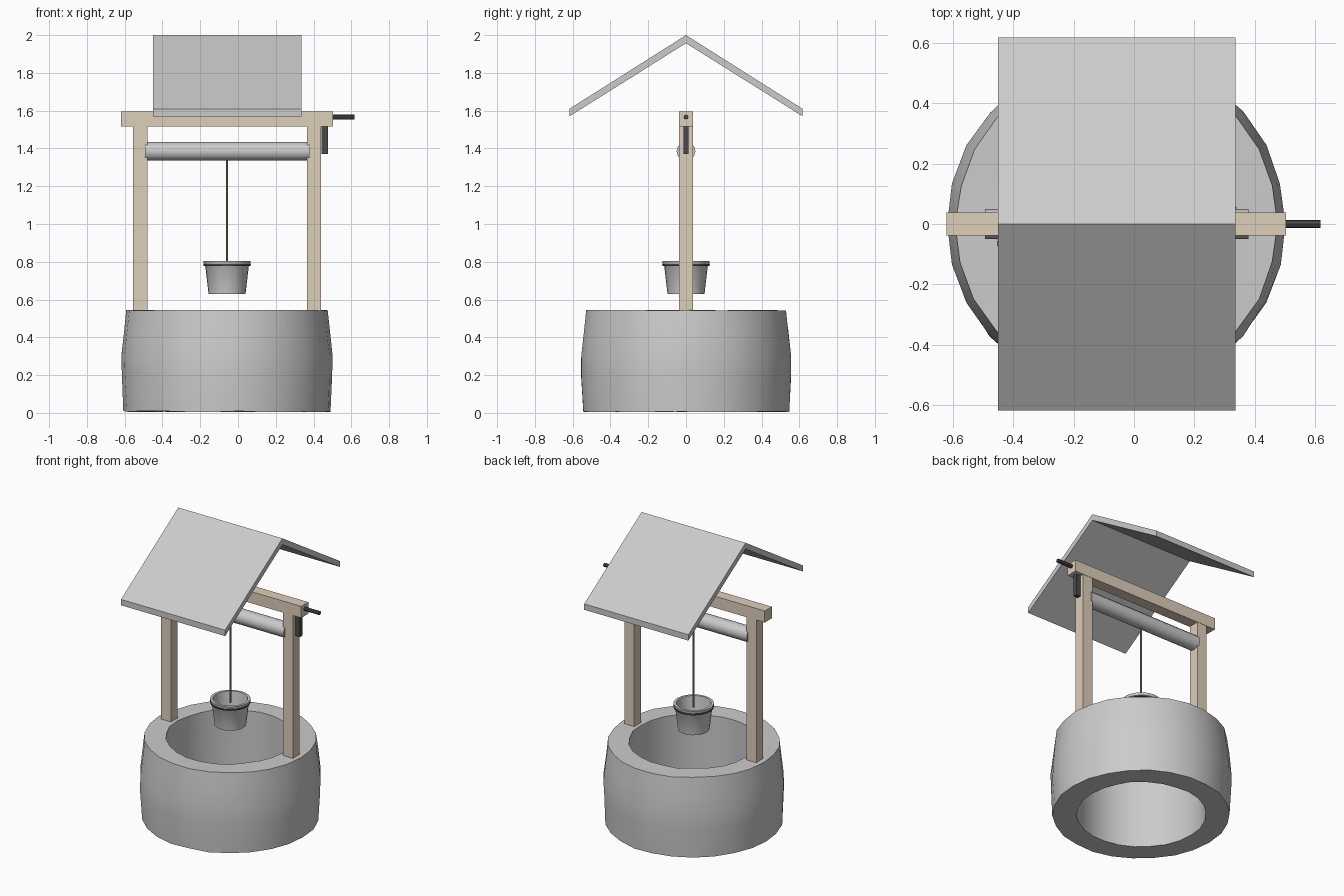
import bpy, bmesh, math, random
from mathutils import Vector

if "Cube" in bpy.data.objects:
    bpy.data.objects.remove(bpy.data.objects["Cube"])

random.seed(4)
CX = -0.058  # axis of the well, rope and bucket


def material(name, rgb):
    m = bpy.data.materials.new(name)
    m.diffuse_color = (*rgb, 1)
    m.use_nodes = True
    m.node_tree.nodes["Principled BSDF"].inputs["Base Color"].default_value = m.diffuse_color
    return m


GREY = material("light grey", (0.60, 0.60, 0.60))
WOOD = material("pale wood", (0.73, 0.62, 0.49))
DARK = material("dark metal", (0.07, 0.07, 0.07))
ROPE = material("rope brown", (0.30, 0.27, 0.21))


def finish(name, bm, mat, smooth=False):
    bmesh.ops.recalc_face_normals(bm, faces=bm.faces)
    me = bpy.data.meshes.new(name)
    bm.to_mesh(me)
    bm.free()
    me.materials.append(mat)
    ob = bpy.data.objects.new(name, me)
    bpy.context.collection.objects.link(ob)
    if smooth:
        bpy.ops.object.select_all(action='DESELECT')
        ob.select_set(True)
        bpy.context.view_layer.objects.active = ob
        bpy.ops.object.shade_smooth_by_angle(angle=math.radians(35))
    return ob


def box(name, x, y, z, mat):
    bm = bmesh.new()
    bmesh.ops.create_cube(bm, size=1)
    for v in bm.verts:
        v.co = [(a + b) / 2 + c * (b - a) for (a, b), c in zip((x, y, z), v.co)]
    return finish(name, bm, mat)


def lathe(name, profile, sides, mat, closed=True, wobble=0.0):
    """Revolve (radius, z) points about the well axis; closed joins last to first."""
    bm = bmesh.new()
    rings = []
    for r, z in profile:
        ring = []
        for i in range(sides):
            a = 2 * math.pi * i / sides
            rr = r + random.uniform(-wobble, wobble)
            zz = z + random.uniform(-wobble, wobble)
            ring.append(bm.verts.new((CX + rr * math.cos(a), rr * math.sin(a), zz)))
        rings.append(ring)
    pairs = list(zip(rings, rings[1:])) + ([(rings[-1], rings[0])] if closed else [])
    for p, q in pairs:
        for i in range(sides):
            j = (i + 1) % sides
            bm.faces.new((p[i], p[j], q[j], q[i]))
    if not closed:
        bm.faces.new(rings[0])
        bm.faces.new(rings[-1])
    return finish(name, bm, mat, True)


def rod(name, x0, x1, z, r, sides, mat):
    """Cylinder lying along x."""
    bm = bmesh.new()
    ends = [[bm.verts.new((x, r * math.cos(2 * math.pi * i / sides),
                           z + r * math.sin(2 * math.pi * i / sides)))
             for i in range(sides)] for x in (x0, x1)]
    for i in range(sides):
        j = (i + 1) % sides
        bm.faces.new((ends[0][i], ends[0][j], ends[1][j], ends[1][i]))
    for e in ends:
        bm.faces.new(e)
    return finish(name, bm, mat, True)


# Stone ring, bulging slightly and open through the middle
lathe("well_wall", [(0.40, 0.007), (0.548, 0.007), (0.558, 0.20), (0.558, 0.30),
                    (0.545, 0.43), (0.531, 0.543), (0.40, 0.543)],
      26, GREY, wobble=0.003)

# Timber frame
box("left_post", (-0.555, -0.480), (-0.036, 0.036), (0.535, 1.52), WOOD)
box("right_post", (0.365, 0.440), (-0.036, 0.036), (0.535, 1.52), WOOD)
box("cross_beam", (-0.62, 0.503), (-0.038, 0.038), (1.517, 1.596), WOOD)

# Winding roller and crank
rod("roller", -0.492, 0.378, 1.385, 0.050, 12, GREY)
rod("crank_handle", 0.45, 0.616, 1.566, 0.013, 8, DARK)
box("crank_arm", (0.442, 0.476), (-0.014, 0.014), (1.37, 1.55), DARK)

# Rope
lathe("rope", [(0.006, 0.775), (0.006, 1.36)], 8, ROPE, closed=False)

# Bucket: hollow shell with a floor, a rim and a dark hoop below the rim
lathe("bucket", [(0.098, 0.63), (0.115, 0.775), (0.123, 0.787), (0.125, 0.805),
                 (0.108, 0.805), (0.088, 0.645)], 24, GREY, closed=False)
lathe("bucket_hoop", [(0.112, 0.778), (0.124, 0.778), (0.126, 0.788), (0.112, 0.788)],
      24, DARK)

# Gabled roof: a folded slab with upright eave ends
bm = bmesh.new()
outline = [(-0.617, 1.57), (0, 1.957), (0.617, 1.57), (0.617, 1.61), (0, 2.0), (-0.617, 1.61)]
a, b = [[bm.verts.new((x, y, z)) for y, z in outline] for x in (-0.45, 0.335)]
for i in range(6):
    j = (i + 1) % 6
    bm.faces.new((a[i], a[j], b[j], b[i]))
for s in (a, b):
    bm.faces.new((s[0], s[1], s[4], s[5]))
    bm.faces.new((s[1], s[2], s[3], s[4]))
finish("roof", bm, GREY)
